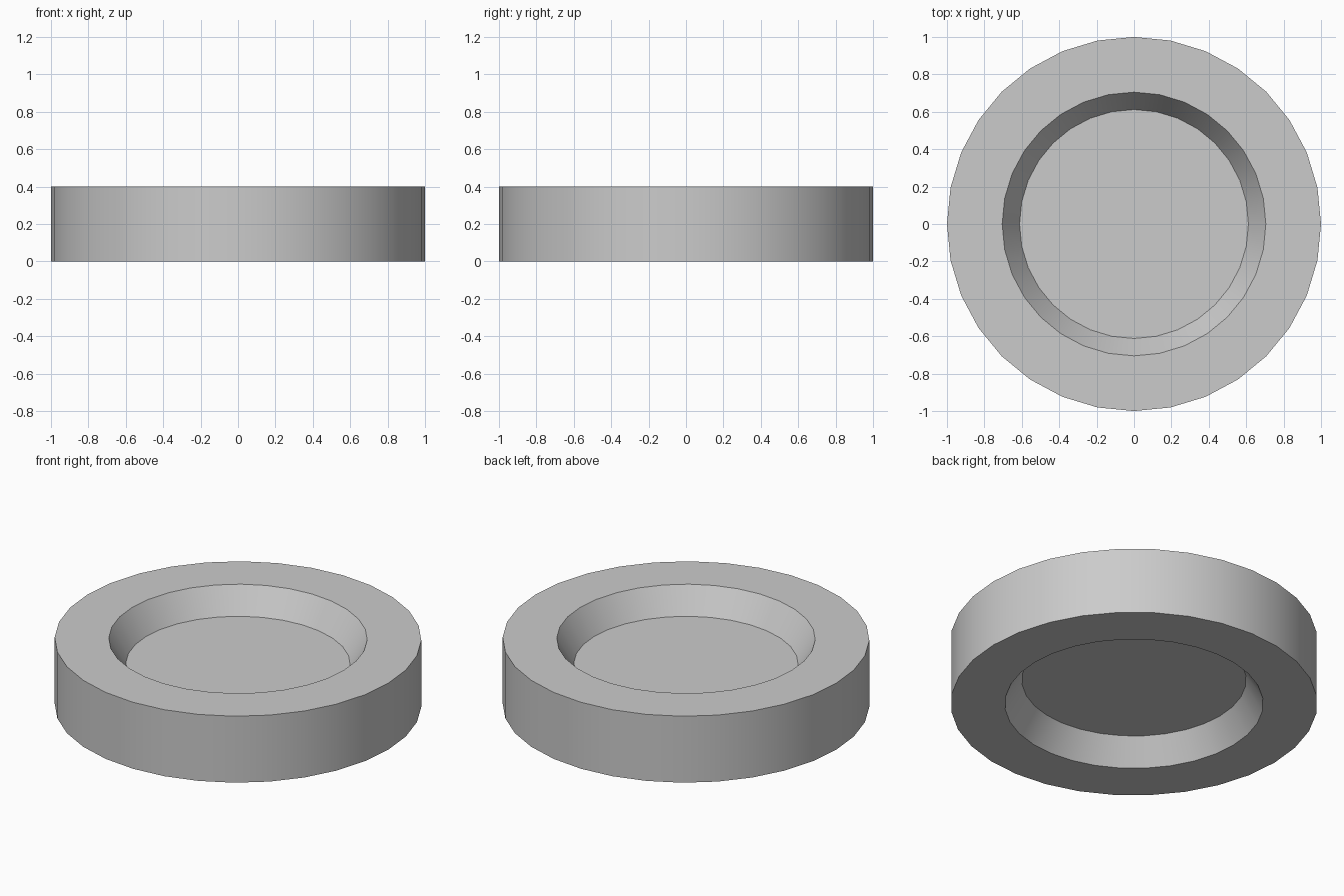
import bpy, bmesh
from math import cos, sin, tau

if "Cube" in bpy.data.objects:
    bpy.data.objects.remove(bpy.data.objects["Cube"])

SIDES = 32
# Half-section as (radius, z): lower recess, rim, upper recess
PROFILE = [(0.612, 0.15), (0.705, 0.0), (1.0, 0.0),
           (1.0, 0.4), (0.705, 0.4), (0.612, 0.25)]

# Turned disc with a tapered recess on both faces
bm = bmesh.new()
rings = [[bm.verts.new((r * cos(tau * i / SIDES), r * sin(tau * i / SIDES), z))
          for i in range(SIDES)] for r, z in PROFILE]
for low, high in zip(rings, rings[1:]):
    for i in range(SIDES):
        j = (i + 1) % SIDES
        bm.faces.new((low[i], low[j], high[j], high[i]))

# Recess floors
bm.faces.new(rings[0][::-1])
bm.faces.new(rings[-1])
bmesh.ops.recalc_face_normals(bm, faces=bm.faces[:])

mesh = bpy.data.meshes.new("recessed_disc")
bm.to_mesh(mesh)
bm.free()
disc = bpy.data.objects.new("recessed_disc", mesh)
bpy.context.collection.objects.link(disc)

# Smooth round walls, sharp rims
bpy.context.view_layer.objects.active = disc
disc.select_set(True)
bpy.ops.object.shade_smooth_by_angle()
